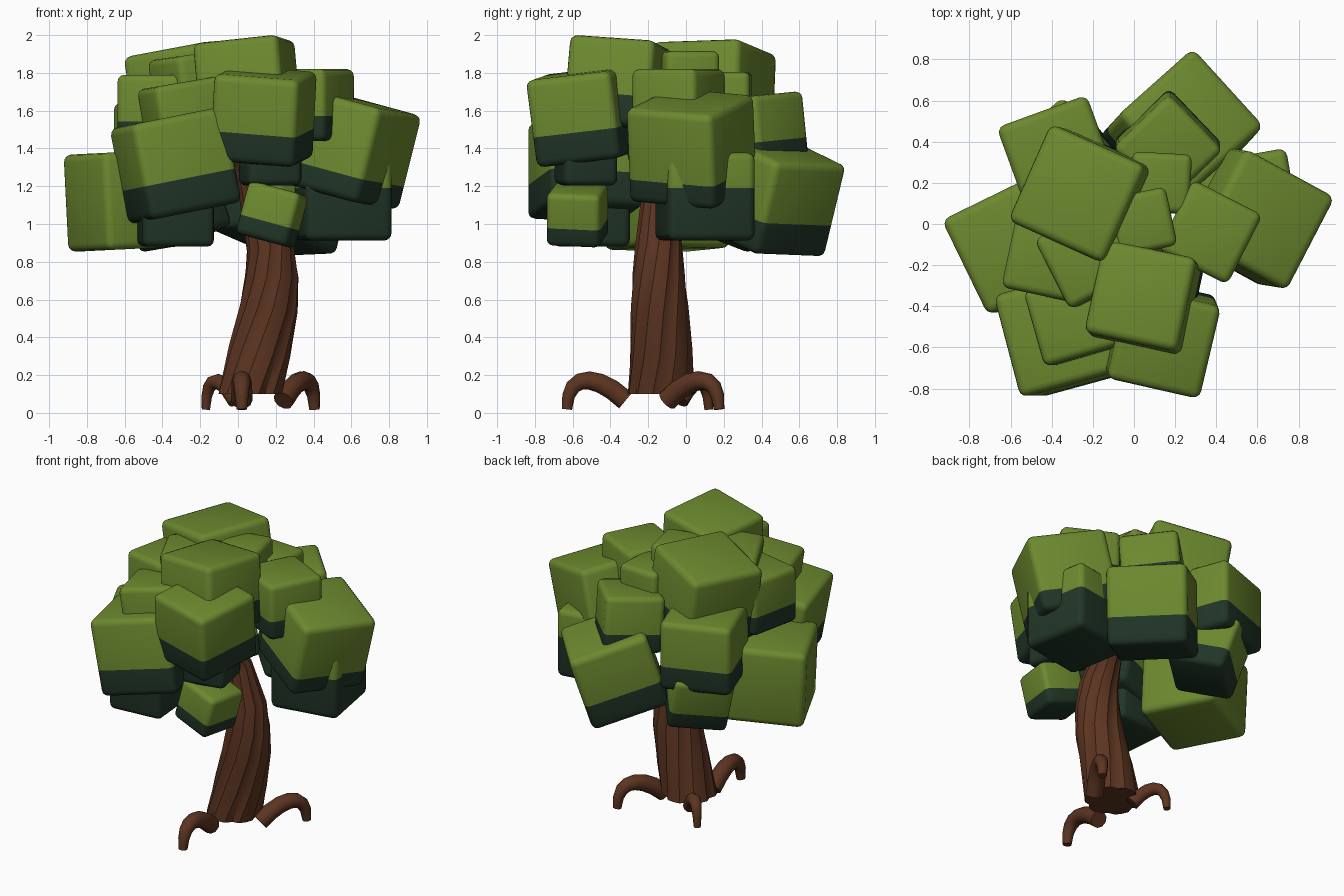
import bpy, bmesh, math
from mathutils import Vector, Matrix

if "Cube" in bpy.data.objects:
    bpy.data.objects.remove(bpy.data.objects["Cube"])


def material(name, rgb):
    m = bpy.data.materials.new(name)
    m.diffuse_color = (*rgb, 1)
    m.use_nodes = True
    m.node_tree.nodes["Principled BSDF"].inputs["Base Color"].default_value = m.diffuse_color
    return m


LEAF = material("leaf_green", (0.15, 0.25, 0.028))
SHADE = material("deep_green", (0.015, 0.036, 0.02))
BARK = material("bark_brown", (0.107, 0.035, 0.015))
UP = Vector((0, 0, 1))


def add_object(name, bm, mats, angle):
    bmesh.ops.recalc_face_normals(bm, faces=bm.faces[:])
    me = bpy.data.meshes.new(name)
    bm.to_mesh(me)
    bm.free()
    for m in mats:
        me.materials.append(m)
    ob = bpy.data.objects.new(name, me)
    bpy.context.collection.objects.link(ob)
    bpy.ops.object.select_all(action='DESELECT')
    ob.select_set(True)
    bpy.context.view_layer.objects.active = ob
    bpy.ops.object.shade_smooth_by_angle(angle=math.radians(angle))


def leaf_block(name, size, x, y, z, yaw, gx=0, gy=0, dark=0.35):
    """Rounded cube; gx, gy are the slopes of its top, dark the share of its height in deep green."""
    bm = bmesh.new()
    bmesh.ops.create_cube(bm, size=size)
    bmesh.ops.bevel(bm, geom=bm.edges[:], offset=0.025 + size * 0.03,
                    segments=3, profile=0.5, affect='EDGES')
    if dark:
        cut = size * (dark - 0.5)
        bmesh.ops.bisect_plane(bm, geom=bm.verts[:] + bm.edges[:] + bm.faces[:],
                               plane_co=(0, 0, cut), plane_no=UP)
        for f in bm.faces:
            f.material_index = int(f.calc_center_median().z < cut)
    tilt = UP.rotation_difference(Vector((-gx, -gy, 1)))
    bm.transform(Matrix.Translation((x, y, z)) @ tilt.to_matrix().to_4x4()
                 @ Matrix.Rotation(math.radians(yaw), 4, 'Z'))
    add_object(name, bm, [LEAF, SHADE], 35)


def loft(name, pts, radii, sides, angle, groove=1, every=4, twist=0):
    """Skin rings along a path; every few points around are pulled in as a groove."""
    bm = bmesh.new()
    rings = []
    for i, (p, r) in enumerate(zip(pts, radii)):
        d = pts[min(i + 1, len(pts) - 1)] - pts[max(i - 1, 0)]
        q = UP.rotation_difference(d)
        ring = []
        for k in range(sides):
            a = 2 * math.pi * k / sides + twist * i
            s = r * (groove if k % every == 0 else 1)
            v = q @ Vector((s * math.cos(a), s * math.sin(a), 0))
            if groove < 1 and i == 0:
                v.z = 0
            ring.append(bm.verts.new(p + v))
        rings.append(ring)
    for a, b in zip(rings, rings[1:]):
        for k in range(sides):
            n = (k + 1) % sides
            bm.faces.new((a[k], a[n], b[n], b[k]))
    bm.faces.new(rings[0])
    bm.faces.new(rings[-1])
    add_object(name, bm, [BARK], angle)


# Leaning, twisted, fluted trunk
trunk = [(.065, -.13, .1), (.115, -.13, .33), (.165, -.14, .56), (.178, -.145, .72),
         (.17, -.145, .88), (.1, -.15, 1.13), (-.01, -.31, 1.5)]
loft("trunk", [Vector(p) for p in trunk], [.178, .165, .154, .142, .125, .095, .035],
     24, 38, groove=0.88, twist=0.2)


# Claw-like roots: an arch from its foot at the trunk to a pointed tip on the ground
def root(name, start, end, radius, height):
    pts, radii = [], []
    for i in range(8):
        t = i / 7
        p = Vector(start).lerp(Vector(end), math.sin(t * math.pi / 2))
        pts.append(Vector((*p, height * (.07 + .505 * t - .555 * t * t))))
        radii.append(radius * (1 - .5 * t * t))
    loft(name, pts, radii, 10, 65)


root("front_root", (.02, -.32), (.02, -.63), .056, .93)
root("right_root", (.24, -.1), (.405, .175), .056, .93)
root("back_left_root", (-.01, -.03), (-.17, .12), .045, .9)

# Crown, grouped by block size: x, y, z, yaw, then top slopes where tilted
big = dict(top_back=(-.24, .14, 1.68, -24, .17, -.04), right=(.585, .03, 1.4, -28, -.25, .04),
           back=(.23, .45, 1.15, 42, -.22, -.24), front_left=(-.33, -.53, 1.31, 15, .2),
           left=(-.58, -.1, 1.125, 26, .05))
medium = dict(top_front=(.05, -.365, 1.735, -12, .09, -.09),
              front=(.135, -.55, 1.57, -13, -.05, .13),
              right_lower=(.55, .1, 1.145, 10), back_left=(-.37, .33, 1.41, 20))
small = dict(right_upper=(.37, -.04, 1.63, -27), back_upper=(.165, .38, 1.49, 44, 0, .1),
             left_upper=(-.42, -.16, 1.6, -12), left_top=(-.21, -.16, 1.71, 27, .14),
             front_left_upper=(-.28, -.46, 1.56, 16, .17), front_left_lower=(-.33, -.5, 1.07, 5),
             back_left_lower=(-.33, .33, 1.1, 40, .3, -.15))
tiny = dict(inner_top=(.13, .2, 1.66, -3), front_hanging=(.18, -.575, 1.05, -10, -.27),
            small_top=(.04, .01, 1.77, 12), front_inner=(.17, -.53, 1.35, 12))
shade_share = dict(left=0, right=.25, right_lower=.6, front_left_lower=.7, front_inner=.6)
for size, group in ((.515, big), (.465, medium), (.38, small), (.29, tiny)):
    for part, place in group.items():
        leaf_block(part + "_leaves", size, *place, dark=shade_share.get(part, .35))
